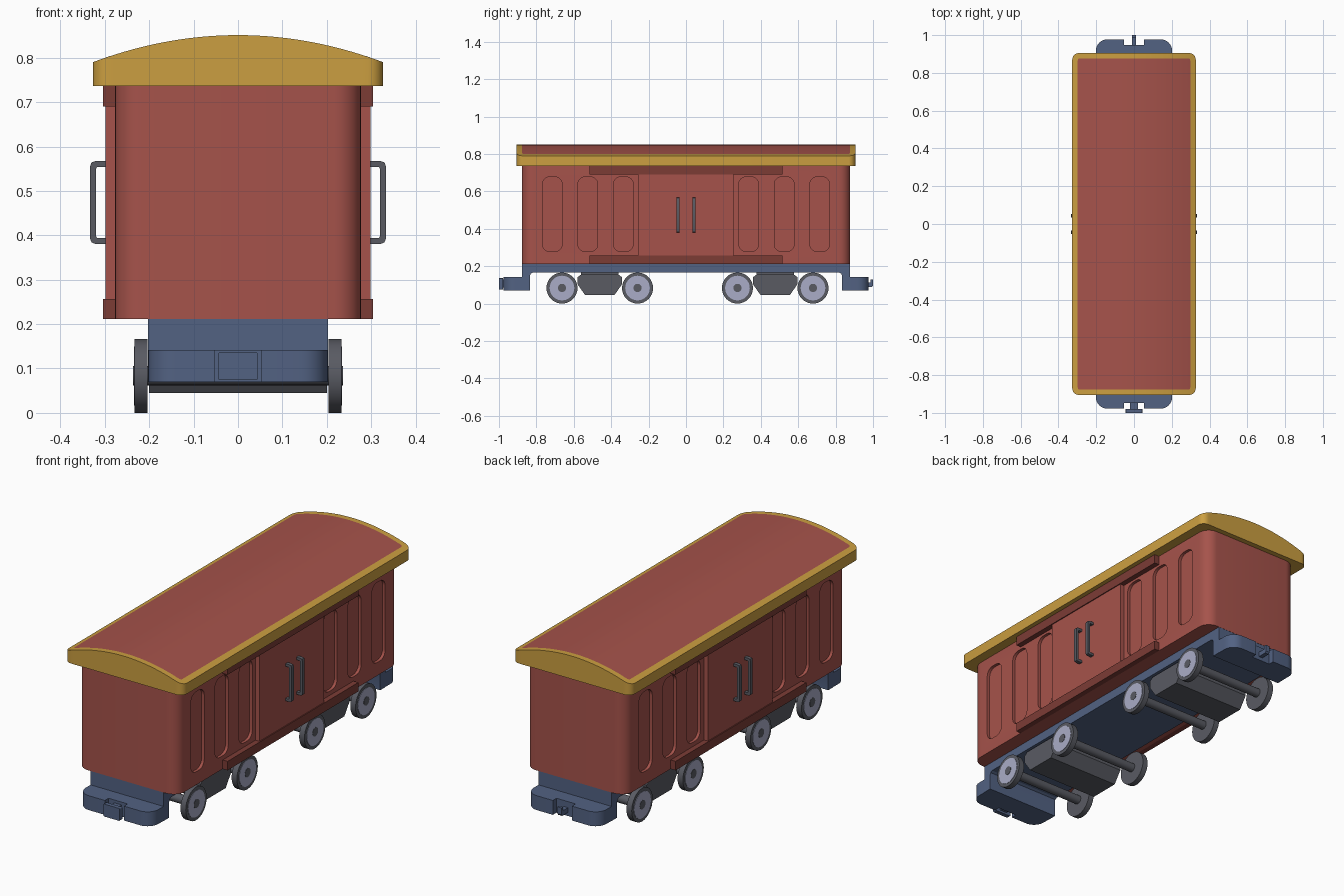
import bpy, bmesh, math
from mathutils import Vector

if "Cube" in bpy.data.objects:
    bpy.data.objects.remove(bpy.data.objects["Cube"])

def material(name, rgb):
    m = bpy.data.materials.new(name)
    m.diffuse_color = (*rgb, 1)
    m.use_nodes = True
    m.node_tree.nodes["Principled BSDF"].inputs["Base Color"].default_value = m.diffuse_color
    return m

RED = material("barn red", (0.38, 0.086, 0.07))
DARK_RED = material("dark red", (0.2, 0.045, 0.036))
GOLD = material("golden yellow", (0.60, 0.345, 0.052))
BLUE = material("slate blue", (0.085, 0.122, 0.225))
GREY = material("dark grey", (0.1, 0.104, 0.124))
SILVER = material("pale lavender grey", (0.40, 0.415, 0.57))

def finish(name, bm, *mats):
    bmesh.ops.recalc_face_normals(bm, faces=bm.faces)
    me = bpy.data.meshes.new(name)
    bm.to_mesh(me)
    bm.free()
    ob = bpy.data.objects.new(name, me)
    bpy.context.collection.objects.link(ob)
    for m in mats:
        me.materials.append(m)
    return ob

def rounded(hw, hh, r, cx=0, cy=0, n=6):
    """Rounded rectangle outline."""
    pts = []
    for k, (sx, sy) in enumerate([(1, 1), (-1, 1), (-1, -1), (1, -1)]):
        for i in range(n + 1):
            a = math.pi / 2 * (k + i / n)
            pts.append((cx + sx * (hw - r) + r * math.cos(a), cy + sy * (hh - r) + r * math.sin(a)))
    return pts

def add_prism(bm, pts, axis, a, b):
    """Extrude a 2D outline along an axis (x: pts are y,z; y: x,z; z: x,y)."""
    def place(p, t):
        return {'x': (t, *p), 'y': (p[0], t, p[1]), 'z': (*p, t)}[axis]
    lo = [bm.verts.new(place(p, a)) for p in pts]
    hi = [bm.verts.new(place(p, b)) for p in pts]
    bm.faces.new(lo)
    bm.faces.new(hi)
    for i in range(len(pts)):
        j = (i + 1) % len(pts)
        bm.faces.new((lo[i], lo[j], hi[j], hi[i]))

def prism(name, pts, axis, a, b, mat):
    bm = bmesh.new()
    add_prism(bm, pts, axis, a, b)
    return finish(name, bm, mat)

def box(name, x, y, z, mat):
    return prism(name, [(x[0], y[0]), (x[1], y[0]), (x[1], y[1]), (x[0], y[1])], 'z', *z, mat)

# Body with recessed side panels
body = prism("body", rounded(0.277, 0.878, 0.06, n=8), 'z', 0.212, 0.745, RED)
bm = bmesh.new()
for s in (-1, 1):
    for y in (-0.715, -0.525, -0.335, 0.335, 0.525, 0.715):
        add_prism(bm, rounded(0.053, 0.2, 0.04, y, 0.478), 'x', s * 0.262, s * 0.32)
cutter = finish("panel_cutter", bm, RED)
cutter.hide_render = True
mod = body.modifiers.new("panels", 'BOOLEAN')
mod.object, mod.operation, mod.solver = cutter, 'DIFFERENCE', 'EXACT'
bpy.context.view_layer.objects.active = body
bpy.ops.object.modifier_apply(modifier="panels")
bpy.data.objects.remove(cutter)

# Arched roof: gold rim and red top
bm = bmesh.new()
loops = [[bm.verts.new((*p, z)) for p in pts] for pts, z in (
    (rounded(0.327, 0.905, 0.035), 0.736),
    (rounded(0.327, 0.905, 0.035), 0.79),
    (rounded(0.298, 0.877, 0.012), 0.79))]
bm.faces.new(loops[0])
bm.faces.new(loops[2]).material_index = 1
for lo, hi in zip(loops, loops[1:]):
    for i in range(len(lo)):
        j = (i + 1) % len(lo)
        bm.faces.new((lo[i], lo[j], hi[j], hi[i]))
for k in range(-13, 14):
    bmesh.ops.bisect_plane(bm, geom=bm.verts[:] + bm.edges[:] + bm.faces[:], dist=1e-5,
                           plane_co=Vector((k * 0.0215, 0, 0)), plane_no=Vector((1, 0, 0)))
for v in bm.verts:
    if v.co.z > 0.76:
        v.co.z = 0.79 + 0.061 * (1 - (v.co.x / 0.327) ** 2)
finish("roof", bm, GOLD, RED)

# Sliding doors, door rails and handles on both sides
for s, side in ((-1, "left"), (1, "right")):
    box("door_" + side, sorted((s * 0.27, s * 0.299)), (-0.257, 0.254), (0.25, 0.70), RED)
    for lvl, z in (("lower", (0.212, 0.257)), ("upper", (0.69, 0.738))):
        box(f"door_rail_{lvl}_{side}", sorted((s * 0.27, s * 0.304)), (-0.517, 0.517), z, DARK_RED)
    for n, y in enumerate((-0.043, 0.043)):
        outline = [(0.29, 0.381), (0.322, 0.381), (0.33, 0.384), (0.333, 0.392),
                   (0.333, 0.556), (0.33, 0.564), (0.322, 0.567), (0.29, 0.567),
                   (0.29, 0.554), (0.317, 0.554), (0.32, 0.55), (0.32, 0.398), (0.317, 0.394), (0.29, 0.394)]
        prism(f"handle_{side}_{n + 1}", [(s * x, z) for x, z in outline], 'y', y - 0.009, y + 0.009, GREY)

# Chassis frame with dropped ends
half = [(0.877, 0.216), (0.877, 0.07), (0.834, 0.07), (0.834, 0.148), (0.831, 0.159), (0.82, 0.166)]
prism("chassis", half + [(-y, z) for y, z in reversed(half)], 'x', -0.203, 0.203, BLUE)

# Bumper beams with a notch for the coupler
for s, end in ((-1, "front"), (1, "back")):
    arc = [(0.142 + 0.06 * math.cos(a), 0.917 + 0.06 * math.sin(a))
           for a in [math.pi / 2 * i / 8 for i in range(9)]]
    half = [(0.202, 0.86)] + arc + [(0.053, 0.977), (0.053, 0.948)]
    pts = half + [(-x, y) for x, y in reversed(half)]
    prism("bumper_" + end, [(x, s * y) for x, y in pts], 'z', 0.07, 0.142, BLUE)

# Couplers: plate at the front, hook at the back
box("front_coupler_stem", (-0.02, 0.02), (-0.985, -0.94), (0.085, 0.128), BLUE)
prism("front_coupler_plate", rounded(0.045, 0.031, 0.004, 0, 0.105), 'y', -1.0, -0.979, BLUE)
prism("back_coupler_hook", [(0.94, 0.088), (0.994, 0.088), (1.0, 0.096), (1.0, 0.13),
                            (0.986, 0.13), (0.986, 0.112), (0.94, 0.112)], 'x', -0.011, 0.011, BLUE)

# Bogies with axles and wheels
def circle(r, cy, cz, n=32):
    return [(cy + r * math.cos(2 * math.pi * i / n), cz + r * math.sin(2 * math.pi * i / n)) for i in range(n)]

for end, c in (("front", -0.461), ("back", 0.477)):
    half = [(0.1, 0.155), (0.12, 0.14), (0.12, 0.105), (0.078, 0.045)]
    pts = half + [(-y, z) for y, z in reversed(half)]
    prism("bogie_" + end, [(c + y, z) for y, z in pts], 'x', -0.2, 0.2, GREY)
    box("bogie_mount_" + end, (-0.18, 0.18), (c - 0.1, c + 0.1), (0.15, 0.17), GREY)
    for n, y in enumerate((c - 0.202, c + 0.202)):
        prism(f"axle_{end}_{n + 1}", circle(0.022, y, 0.084, 20), 'x', -0.236, 0.236, GREY)
        for s, side in ((-1, "left"), (1, "right")):
            tag = f"{end}_{side}_{n + 1}"
            prism("wheel_" + tag, circle(0.083, y, 0.083), 'x', s * 0.204, s * 0.233, GREY)
            prism("wheel_face_" + tag, circle(0.066, y, 0.083), 'x', s * 0.228, s * 0.2348, SILVER)

# Smooth shading with sharp edges kept
bpy.ops.object.select_all(action='SELECT')
bpy.context.view_layer.objects.active = body
bpy.ops.object.shade_smooth_by_angle(angle=math.radians(30))
